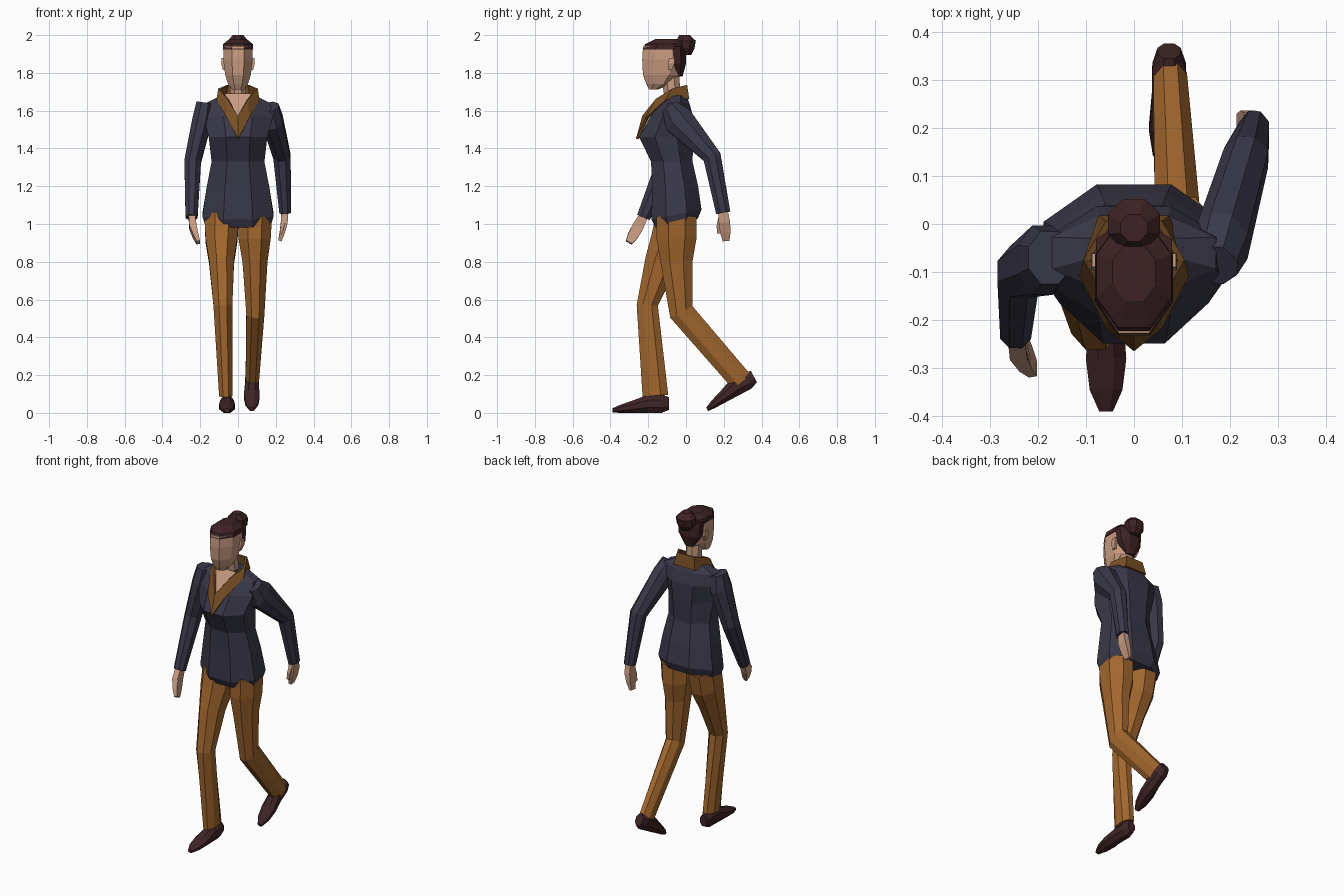
import bpy, bmesh, math
from mathutils import Vector, Matrix


def material(name, rgb):
    m = bpy.data.materials.new(name)
    m.diffuse_color = (*rgb, 1)
    return m


NAVY = material("navy coat", (0.042, 0.040, 0.066))
OCHRE = material("ochre trousers", (0.36, 0.135, 0.027))
BROWN = material("brown collar", (0.19, 0.080, 0.018))
SKIN = material("skin", (0.58, 0.33, 0.22))
HAIR = material("dark hair", (0.048, 0.016, 0.018))
SHOE = material("dark shoe leather", (0.050, 0.018, 0.020))


def finish(name, bm, mat):
    bmesh.ops.recalc_face_normals(bm, faces=bm.faces[:])
    me = bpy.data.meshes.new(name)
    bm.to_mesh(me)
    bm.free()
    me.materials.append(mat)
    ob = bpy.data.objects.new(name, me)
    bpy.context.scene.collection.objects.link(ob)
    return ob


def loft(name, rings, mat, axis=None, n=8, tilt=0.0):
    """Skin rings (x, y, z, half width, half depth); rings follow the path unless axis is given."""
    bm = bmesh.new()
    pts = [Vector(r[:3]) for r in rings]
    loops = []
    for i, r in enumerate(rings):
        t = Vector(axis) if axis else pts[min(i + 1, len(pts) - 1)] - pts[max(i - 1, 0)]
        t.normalize()
        u = (Vector((1, 0, 0)) - t * t.x).normalized()
        v = t.cross(u)
        k = 1 / math.cos(math.pi / n)
        loop = []
        for j in range(n):
            a = (j + 0.5) * math.tau / n
            p = u * (r[3] * k * math.cos(a)) + v * (r[4] * k * math.sin(a))
            lean = r[5] if len(r) > 5 else tilt
            p.z += lean * p.y
            loop.append(bm.verts.new(pts[i] + p))
        loops.append(loop)
    for a, b in zip(loops, loops[1:]):
        for j in range(n):
            q = (j + 1) % n
            bm.faces.new((a[j], a[q], b[q], b[j]))
    bm.faces.new(loops[0])
    bm.faces.new(loops[-1])
    return finish(name, bm, mat)


UP = (0, 0, 1)

# Coat body, hem slightly lower at the front
loft("coat_body", [
    (0, -0.05, 1.005, 0.175, 0.112, 0.2), (0, -0.05, 1.05, 0.188, 0.132, 0.2),
    (0, -0.058, 1.20, 0.165, 0.122), (0, -0.075, 1.33, 0.14, 0.11),
    (0, -0.105, 1.46, 0.155, 0.143), (0, -0.075, 1.57, 0.185, 0.112),
    (0, -0.06, 1.64, 0.17, 0.078), (0, -0.05, 1.68, 0.09, 0.05)], NAVY, UP)

# Sleeves: one swings back, the other forward
loft("sleeve_back", [
    (0.165, -0.085, 1.62, 0.05, 0.045), (0.182, -0.04, 1.55, 0.055, 0.08),
    (0.233, 0.138, 1.355, 0.046, 0.048), (0.25, 0.197, 1.06, 0.031, 0.038)], NAVY)
loft("sleeve_front", [
    (-0.175, -0.07, 1.64, 0.045, 0.055), (-0.19, -0.075, 1.55, 0.052, 0.072),
    (-0.24, -0.10, 1.33, 0.044, 0.055), (-0.246, -0.225, 1.035, 0.032, 0.036)], NAVY)

# Hands with thumbs
loft("hand_back", [
    (0.249, 0.195, 1.09, 0.018, 0.022), (0.245, 0.203, 1.01, 0.018, 0.03),
    (0.235, 0.208, 0.96, 0.014, 0.028), (0.222, 0.212, 0.912, 0.009, 0.018)], SKIN, n=4)
loft("thumb_back", [
    (0.245, 0.185, 1.04, 0.011, 0.012), (0.235, 0.172, 0.99, 0.010, 0.010),
    (0.228, 0.172, 0.95, 0.007, 0.007)], SKIN, n=4)
loft("hand_front", [
    (-0.245, -0.215, 1.06, 0.018, 0.022), (-0.24, -0.255, 0.985, 0.018, 0.03),
    (-0.225, -0.28, 0.94, 0.014, 0.028), (-0.21, -0.302, 0.902, 0.009, 0.018)], SKIN, n=4)
loft("thumb_front", [
    (-0.236, -0.25, 1.02, 0.011, 0.012), (-0.225, -0.285, 0.97, 0.010, 0.010),
    (-0.218, -0.295, 0.935, 0.007, 0.007)], SKIN, n=4)

# Trouser legs
loft("trouser_leg_front", [
    (-0.085, -0.055, 1.04, 0.09, 0.105), (-0.088, -0.08, 0.92, 0.085, 0.105),
    (-0.087, -0.13, 0.80, 0.066, 0.088), (-0.08, -0.205, 0.57, 0.05, 0.056),
    (-0.064, -0.162, 0.09, 0.036, 0.068)], OCHRE)
loft("trouser_leg_back", [
    (0.09, -0.05, 1.04, 0.09, 0.105), (0.088, -0.05, 0.92, 0.085, 0.105),
    (0.09, -0.05, 0.80, 0.066, 0.085), (0.092, -0.025, 0.535, 0.048, 0.066),
    (0.075, 0.295, 0.165, 0.035, 0.06)], OCHRE)

# Shoes: one flat, one pushing off from the toes
for name, pos, pitch in (("shoe_front", (-0.058, -0.09, 0), 0),
                         ("shoe_back", (0.073, 0.383, 0.148), math.radians(28))):
    shoe = loft(name, [
        (0, 0, 0.05, 0.024, 0.034), (0, -0.04, 0.048, 0.035, 0.048),
        (0, -0.11, 0.048, 0.036, 0.048), (0, -0.19, 0.033, 0.042, 0.033),
        (0, -0.255, 0.022, 0.034, 0.022), (0, -0.3, 0.013, 0.014, 0.011)], SHOE, (0, -1, 0))
    shoe.data.transform(Matrix.Translation(pos) @ Matrix.Rotation(pitch, 4, 'X'))

# Neck and head
loft("neck", [(0, -0.05, 1.60, 0.05, 0.05), (0, -0.075, 1.70, 0.043, 0.044),
              (0, -0.085, 1.79, 0.043, 0.05)], SKIN, UP)
loft("head", [
    (0, -0.172, 1.712, 0.032, 0.024), (0, -0.145, 1.74, 0.052, 0.065),
    (0, -0.13, 1.79, 0.068, 0.098), (0, -0.12, 1.87, 0.078, 0.112),
    (0, -0.115, 1.94, 0.076, 0.112)], SKIN, UP)
for s, side in ((1, "left"), (-1, "right")):
    loft("ear_" + side, [(s * 0.074, -0.085, 1.815, 0.006, 0.010),
                         (s * 0.081, -0.078, 1.85, 0.008, 0.018),
                         (s * 0.082, -0.075, 1.88, 0.005, 0.014)], SKIN, UP, n=4)

# Hair: cap, back of the head and bun
loft("hair_cap", [
    (0, -0.113, 1.925, 0.081, 0.117), (0, -0.108, 1.953, 0.078, 0.107),
    (0, -0.10, 1.98, 0.045, 0.06)], HAIR, UP)
loft("hair_back", [
    (0, -0.038, 1.78, 0.028, 0.02), (0, -0.045, 1.85, 0.07, 0.045),
    (0, -0.052, 1.94, 0.079, 0.05)], HAIR, UP)
loft("hair_bun", [
    (0, 0.003, 1.895, 0.03, 0.025), (0, 0.0, 1.93, 0.053, 0.045),
    (0, 0.0, 1.97, 0.054, 0.052), (0, -0.008, 2.0, 0.028, 0.028)], HAIR, UP)

# Skin showing in the neckline
bm = bmesh.new()
bm.faces.new([bm.verts.new(p) for p in (
    (-0.07, -0.12, 1.69), (0, -0.216, 1.54), (0.07, -0.12, 1.69))])
plate = finish("neckline_skin", bm, SKIN)
plate.modifiers.new("thickness", 'SOLIDIFY').thickness = 0.006

# Standing V collar, half outline mirrored
lower = [(0, -0.258, 1.45), (0.055, -0.212, 1.555), (0.108, -0.105, 1.655), (0.07, 0.012, 1.66)]
upper = [(0, -0.225, 1.57), (0.052, -0.155, 1.66), (0.098, -0.075, 1.715), (0.055, 0.0, 1.735)]
bm = bmesh.new()
rows = []
for half in (lower, upper):
    full = half + [(-x, y, z) for x, y, z in half[:0:-1]]
    rows.append([bm.verts.new(p) for p in full])
for j in range(7):
    k = (j + 1) % 7
    bm.faces.new((rows[0][j], rows[0][k], rows[1][k], rows[1][j]))
collar = finish("collar", bm, BROWN)
mod = collar.modifiers.new("thickness", 'SOLIDIFY')
mod.thickness = 0.014
mod.offset = 0
